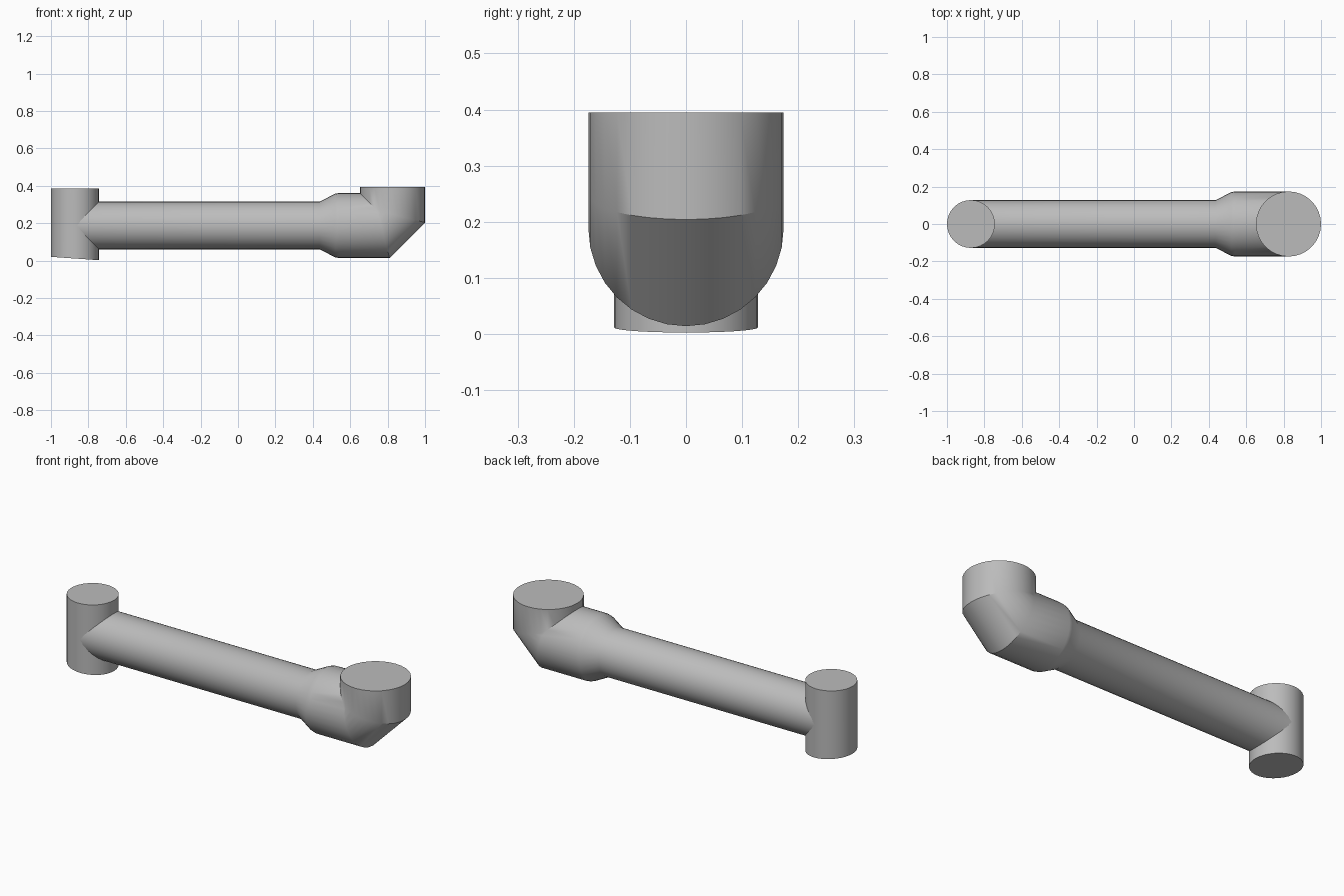
import bpy, bmesh, math

cube = bpy.data.objects.get("Cube")
if cube:
    bpy.data.objects.remove(cube)

grey = bpy.data.materials.new("plain grey")
grey.use_nodes = True
colour = (0.5, 0.5, 0.5, 1)
grey.diffuse_color = colour
grey.node_tree.nodes["Principled BSDF"].inputs["Base Color"].default_value = colour

SIDES = 32
AXIS_Z = 0.188      # height of the arm's centre line
ARM_R, ELBOW_R = 0.127, 0.174
END_X, HUB_X = -0.872, 0.826


def ring(radius, place):
    """Circle of (side, inward) offsets, placed in space by a rule."""
    angles = [2 * math.pi * i / SIDES for i in range(SIDES)]
    return [place(radius * math.sin(a), radius * math.cos(a)) for a in angles]


def loft(name, rings):
    """Skin a row of rings and cap both ends."""
    bm = bmesh.new()
    rows = [[bm.verts.new(p) for p in r] for r in rings]
    for a, b in zip(rows, rows[1:]):
        for i in range(SIDES):
            j = (i + 1) % SIDES
            bm.faces.new((a[i], a[j], b[j], b[i]))
    bm.faces.new(rows[0])
    bm.faces.new(rows[-1])
    bmesh.ops.remove_doubles(bm, verts=bm.verts, dist=0.0005)
    bmesh.ops.recalc_face_normals(bm, faces=bm.faces)
    mesh = bpy.data.meshes.new(name)
    bm.to_mesh(mesh)
    bm.free()
    mesh.materials.append(grey)
    obj = bpy.data.objects.new(name, mesh)
    bpy.context.collection.objects.link(obj)
    bpy.ops.object.select_all(action='DESELECT')
    obj.select_set(True)
    bpy.context.view_layer.objects.active = obj
    bpy.ops.object.shade_smooth_by_angle(angle=math.radians(30))
    return obj


def along(x):
    """Ring facing along the arm."""
    return lambda s, u: (x, s, AXIS_Z + u)


def upright(x, z, slope=0):
    """Level ring, optionally tilted along x."""
    return lambda s, u: (x - u, s, z - slope * u)


# Elbow joints: shallow mitres outside, meeting in one mitre inside
def lower_joint(s, u):
    return (min(0.81 - 0.254 * (u + ELBOW_R), HUB_X - u), s, AXIS_Z + u)


def upper_joint(s, u):
    return (HUB_X - u, s, max(0.204 + 0.254 * (u + ELBOW_R), AXIS_Z + u))


# Upright end cylinder with a slightly slanted base
loft("end_cylinder", [
    ring(0.128, upright(END_X, 0.0115, -0.07)),
    ring(0.128, upright(END_X, 0.386))])

# Long arm, flared collar and turned-up elbow
loft("arm_and_elbow", [
    ring(ARM_R, along(END_X)),
    ring(ARM_R, along(0.435)),
    ring(ELBOW_R - 0.004, along(0.52)),
    ring(ELBOW_R, along(0.54)),
    ring(ELBOW_R, lower_joint),
    ring(ELBOW_R, upper_joint),
    ring(ELBOW_R, upright(HUB_X, 0.395))])
